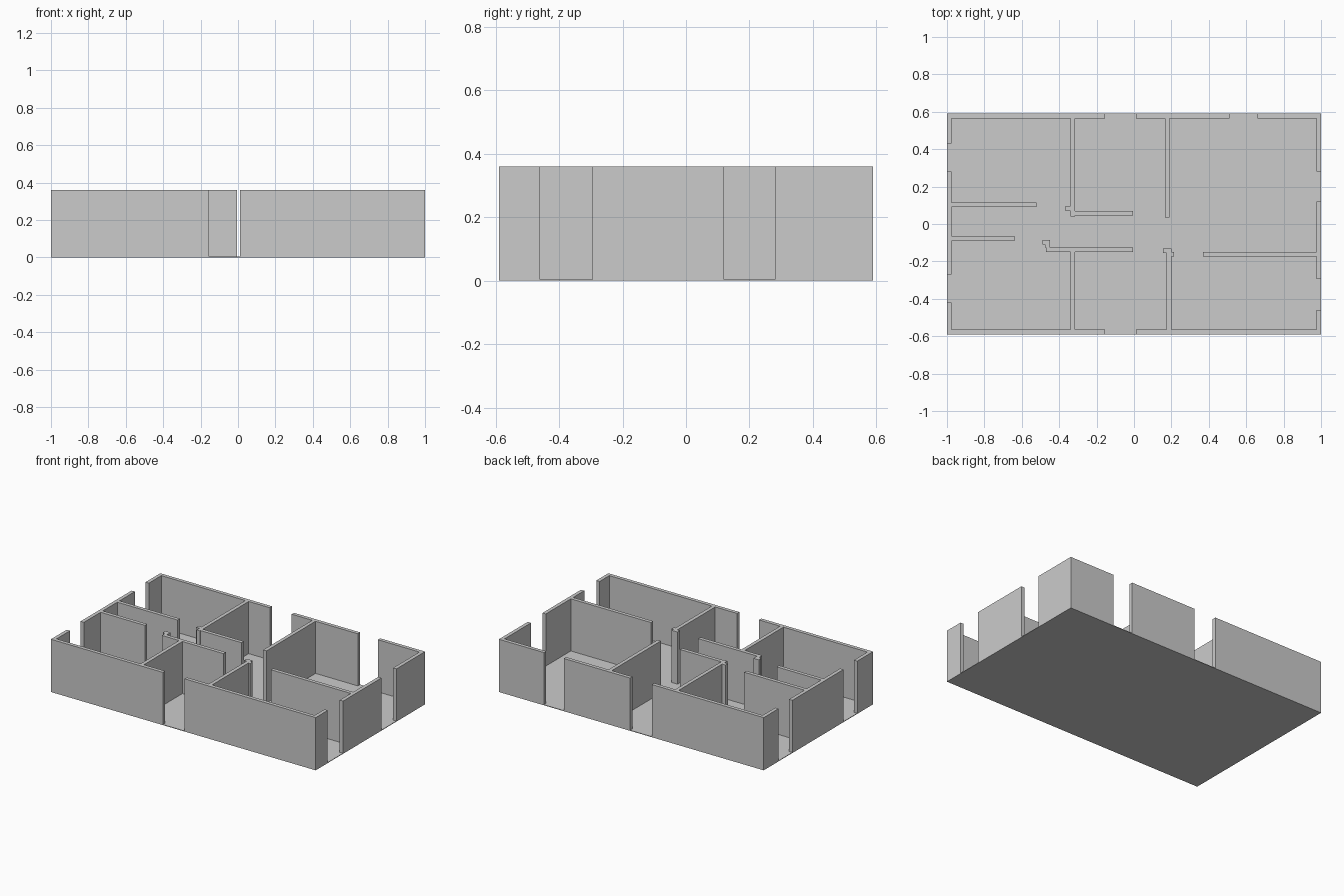
import bpy, bmesh
from mathutils import Matrix, Vector

if "Cube" in bpy.data.objects:
    bpy.data.objects.remove(bpy.data.objects["Cube"])

H, T = 0.36, 0.025          # wall height and thickness
X, Y = 1.0, 0.59            # half size of the plan


def boxes(name, items, z0, z1):
    """One object made of boxes given as (x0, x1, y0, y1)."""
    bm = bmesh.new()
    for x0, x1, y0, y1 in items:
        m = Matrix.Translation(((x0 + x1) / 2, (y0 + y1) / 2, (z0 + z1) / 2))
        m = m @ Matrix.Diagonal((x1 - x0, y1 - y0, z1 - z0, 1))
        bmesh.ops.create_cube(bm, size=1, matrix=m)
    me = bpy.data.meshes.new(name)
    bm.to_mesh(me)
    bm.free()
    ob = bpy.data.objects.new(name, me)
    bpy.context.collection.objects.link(ob)
    return ob


def along_x(y, spans):
    return [(a, b, y, y + T) for a, b in spans]


def along_y(x, spans):
    return [(x, x + T, a, b) for a, b in spans]


# Floor slab
boxes("floor", [(-X, X, -Y, Y)], 0, 0.004)

# Outer walls with full-height door and window openings
boxes("front_wall", along_x(-Y, [(-X, -0.155), (0.01, X)]), 0, H)
boxes("back_wall", along_x(Y - T, [(-X, -0.155), (0.01, 0.51), (0.66, X)]), 0, H)
boxes("left_wall", along_y(-X, [(-Y + T, -0.42), (-0.27, 0.28), (0.43, Y - T)]), 0, H)
boxes("right_wall", along_y(X - T, [(-Y + T, -0.46), (-0.295, 0.12), (0.28, Y - T)]), 0, H)

# Cross partitions between front and back rooms
boxes("left_front_partition", along_y(-0.34, [(-Y + T, -0.15)]), 0, H)
boxes("left_back_partition", along_y(-0.34, [(0.04, Y - T)]), 0, H)
boxes("right_front_partition", along_y(0.175, [(-Y + T, -0.13)]), 0, H)
boxes("right_back_partition", along_y(0.165, [(0.035, Y - T)]), 0, H)

# Hallway walls
boxes("hall_front_wall", along_x(-0.15, [(-0.47, -0.005)]), 0, H)
boxes("hall_back_wall", along_x(0.045, [(-0.34, -0.005)]), 0, H)
boxes("right_room_wall", along_x(-0.175, [(0.37, X - T)]), 0, H)
boxes("left_room_front_wall", along_x(-0.09, [(-X + T, -0.64)]), 0, H)
boxes("left_room_back_wall", along_x(0.09, [(-X + T, -0.52)]), 0, H)

# Short door jambs
boxes("left_door_jamb", [(-0.49, -0.45, -0.11, -0.085), (-0.475, -0.45, -0.125, -0.11)], 0, H)
boxes("back_door_jamb", along_x(0.07, [(-0.365, -0.34)]), 0, H)
boxes("hall_door_jamb", along_x(-0.155, [(0.155, 0.175)]), 0, H)
boxes("right_door_jamb", along_x(-0.175, [(0.2, 0.215)]), 0, H)
